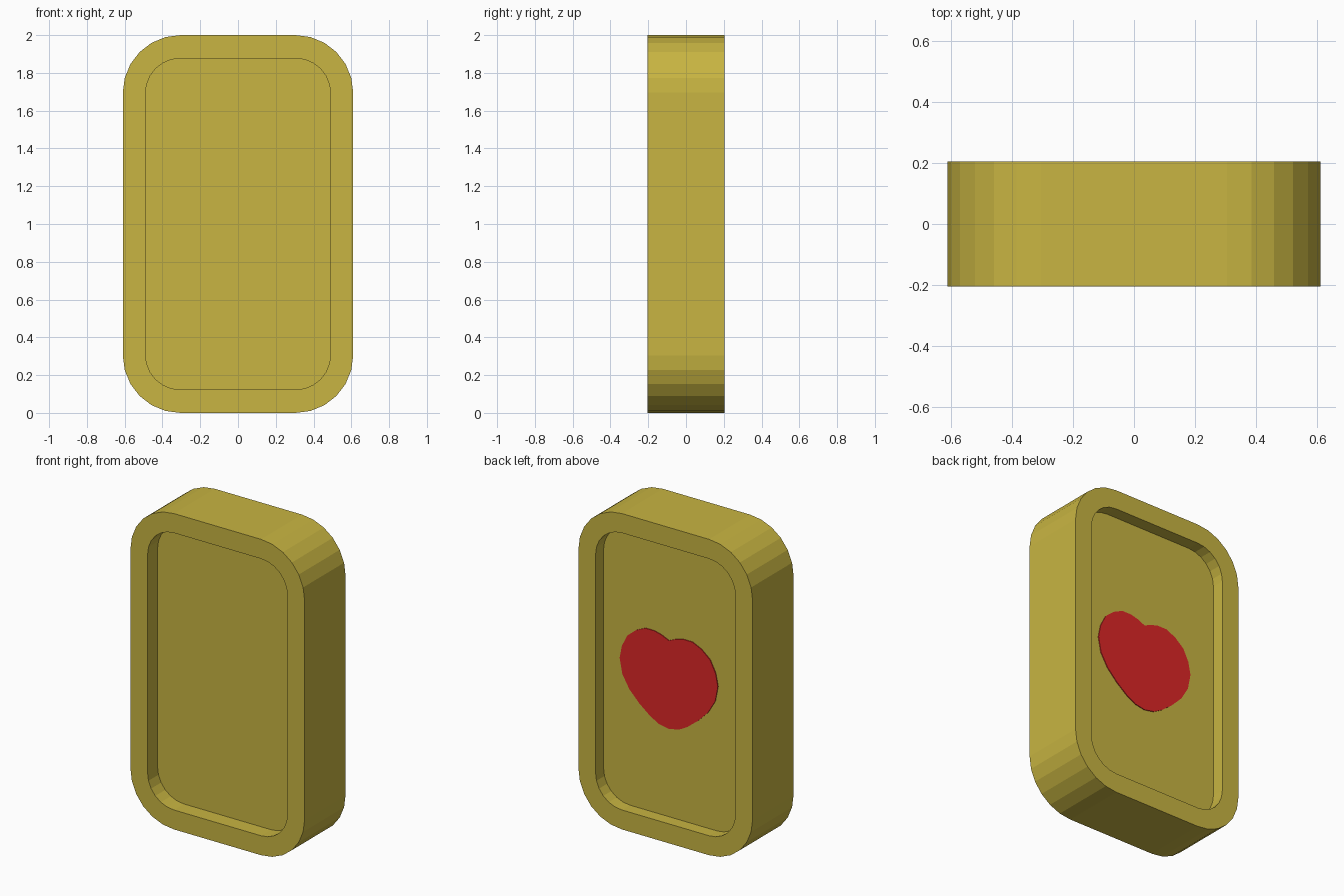
import bpy, bmesh, math

if "Cube" in bpy.data.objects:
    bpy.data.objects.remove(bpy.data.objects["Cube"])

def material(name, rgb):
    m = bpy.data.materials.new(name)
    m.diffuse_color = (*rgb, 1)
    m.use_nodes = True
    m.node_tree.nodes["Principled BSDF"].inputs["Base Color"].default_value = m.diffuse_color
    return m

gold = material("mustard_gold", (0.578, 0.462, 0.054))
red = material("heart_red", (0.72, 0.02, 0.02))

def rounded_rect(half_w, half_h, r, segs=6):
    """Outline in x/z around z = 1, with evenly faceted corners."""
    pts = []
    for q, (sx, sz) in enumerate([(1, 1), (-1, 1), (-1, -1), (1, -1)]):
        for i in range(segs + 1):
            a = math.radians(90 * (q + i / segs))
            pts.append((sx * (half_w - r) + r * math.cos(a),
                        1 + sz * (half_h - r) + r * math.sin(a)))
    return pts

def loft(name, rings, mat):
    """Closed solid through a list of (outline, y) rings, capped at both ends."""
    bm = bmesh.new()
    loops = [[bm.verts.new((x, y, z)) for x, z in pts] for pts, y in rings]
    for a, b in zip(loops, loops[1:]):
        n = len(a)
        for i in range(n):
            j = (i + 1) % n
            bm.faces.new((a[i], a[j], b[j], b[i]))
    bm.faces.new(loops[0])
    bm.faces.new(loops[-1])
    bmesh.ops.recalc_face_normals(bm, faces=bm.faces)
    me = bpy.data.meshes.new(name)
    bm.to_mesh(me)
    bm.free()
    me.materials.append(mat)
    ob = bpy.data.objects.new(name, me)
    bpy.context.collection.objects.link(ob)
    return ob

# Rounded case: front recess floor, rims, outer wall, back recess floor
D = 0.205
FRONT_FLOOR, BACK_FLOOR = -D + 0.10, D - 0.08
outer = rounded_rect(0.61, 1.0, 0.305)
inner = rounded_rect(0.49, 0.877, 0.185)
loft("case", [(inner, FRONT_FLOOR), (inner, -D), (outer, -D),
              (outer, D), (inner, D), (inner, BACK_FLOOR)], gold)

# Heart plate on the back recess floor, mirrored from half an outline
half = [(0.05, 0.262), (0.10, 0.275), (0.165, 0.275), (0.23, 0.245), (0.29, 0.195),
        (0.328, 0.12), (0.344, 0.04), (0.325, -0.058), (0.275, -0.142),
        (0.205, -0.213), (0.13, -0.272), (0.07, -0.305)]
heart = [(0, 0.24)] + half + [(0, -0.318)] + [(-x, z) for x, z in reversed(half)]
heart = [(x + 0.03, z + 1.0) for x, z in heart]
loft("heart", [(heart, BACK_FLOOR - 0.002), (heart, BACK_FLOOR + 0.005)], red)
